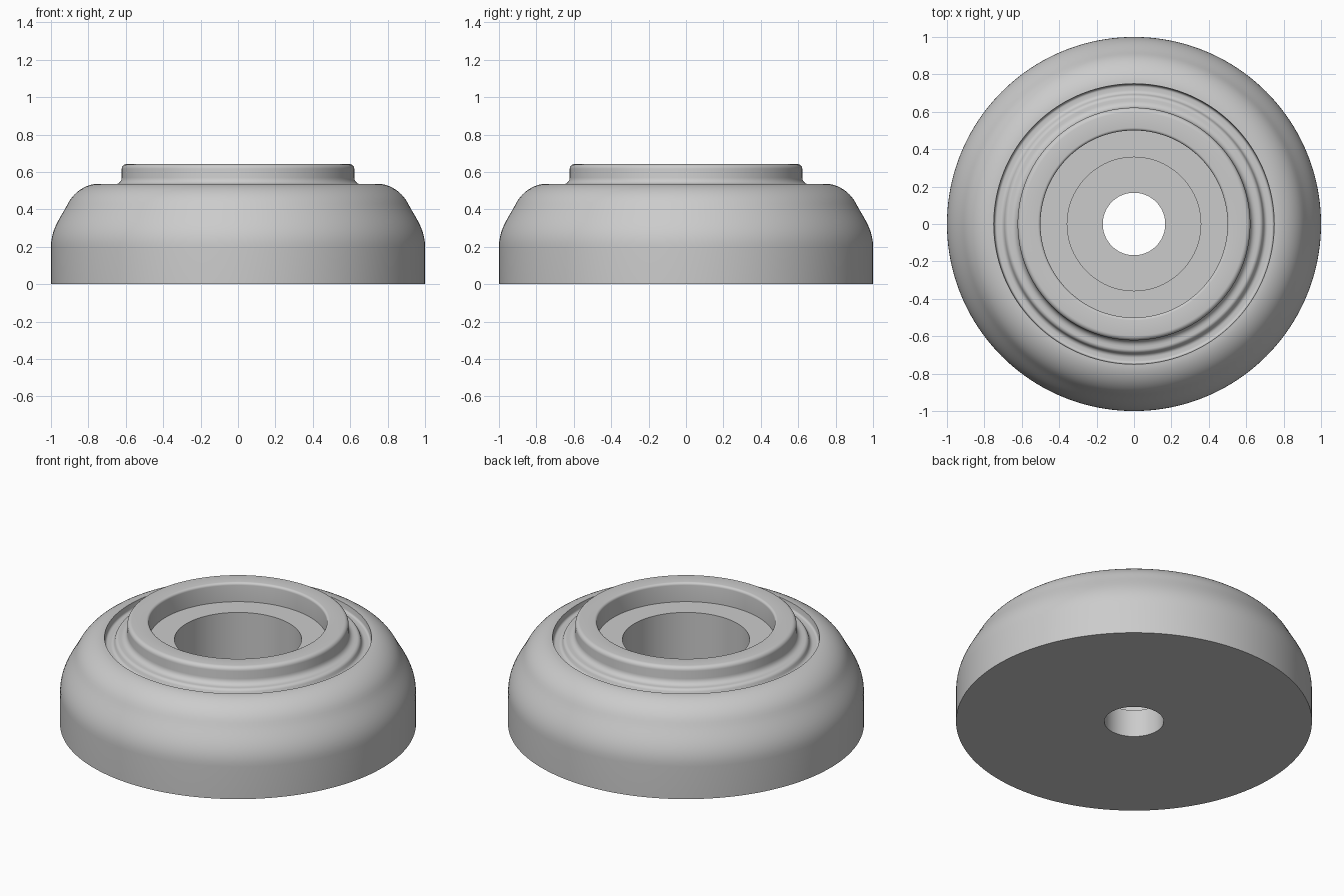
import bpy
import bmesh
import math
from mathutils import Vector
from mathutils.geometry import interpolate_bezier

default = bpy.data.objects.get("Cube")
if default:
    bpy.data.objects.remove(default, do_unlink=True)

SEGMENTS = 160


def make_material(name, color):
    mat = bpy.data.materials.new(name)
    mat.use_nodes = True
    mat.diffuse_color = color
    mat.node_tree.nodes["Principled BSDF"].inputs["Base Color"].default_value = color
    return mat


def point(r, z):
    return Vector((r, 0, z))


def curve(a, handle_a, handle_b, b, steps):
    """Sampled profile arc between two points."""
    return interpolate_bezier(point(*a), point(*handle_a), point(*handle_b), point(*b), steps)


def rounded(corners, steps=6):
    """Profile points with each corner (r, z, radius) rounded off."""
    path = []
    for i, (r, z, radius) in enumerate(corners):
        corner = point(r, z)
        if radius == 0:
            path.append(corner)
            continue
        before = corner + (point(*corners[i - 1][:2]) - corner).normalized() * radius
        after = corner + (point(*corners[i + 1][:2]) - corner).normalized() * radius
        path += interpolate_bezier(before, before.lerp(corner, 0.55),
                                   after.lerp(corner, 0.55), after, steps)
    return path


def lathe(name, profile, mat):
    """Spin a closed profile around the vertical axis."""
    bm = bmesh.new()
    verts = [bm.verts.new(p) for p in profile]
    edges = [bm.edges.new((verts[i - 1], v)) for i, v in enumerate(verts)]
    bmesh.ops.spin(bm, geom=verts + edges, cent=(0, 0, 0), axis=(0, 0, 1),
                   angle=math.tau, steps=SEGMENTS, use_merge=True)
    bmesh.ops.remove_doubles(bm, verts=bm.verts[:], dist=0.0001)
    bmesh.ops.recalc_face_normals(bm, faces=bm.faces[:])
    mesh = bpy.data.meshes.new(name)
    bm.to_mesh(mesh)
    bm.free()
    mesh.materials.append(mat)
    obj = bpy.data.objects.new(name, mesh)
    bpy.context.collection.objects.link(obj)
    bpy.ops.object.select_all(action='DESELECT')
    obj.select_set(True)
    bpy.context.view_layer.objects.active = obj
    bpy.ops.object.shade_smooth_by_angle(angle=math.radians(35))
    return obj


# Flat base and domed outer wall
base = [point(0.167, 0), point(1, 0)]
lower_dome = curve((1, 0.2), (1, 0.3), (0.945, 0.36), (0.91, 0.43), 12)
shoulder = curve((0.91, 0.43), (0.874, 0.502), (0.8, 0.537), (0.75, 0.537), 12)

# Groove, ledge, raised collar, counterbore, bore and through hole
inside = rounded([
    (0.75, 0.537, 0),
    (0.745, 0.495, 0.012),
    (0.7, 0.495, 0.015),
    (0.685, 0.535, 0.015),
    (0.622, 0.535, 0.035),
    (0.622, 0.642, 0.025),
    (0.5, 0.642, 0.015),
    (0.5, 0.525, 0),
    (0.357, 0.525, 0),
    (0.357, 0.17, 0),
    (0.167, 0.17, 0),
])

grey = make_material("plain grey", (0.6, 0.6, 0.6, 1))
lathe("domed_collar_body", base + lower_dome + shoulder[1:] + inside[1:], grey)
